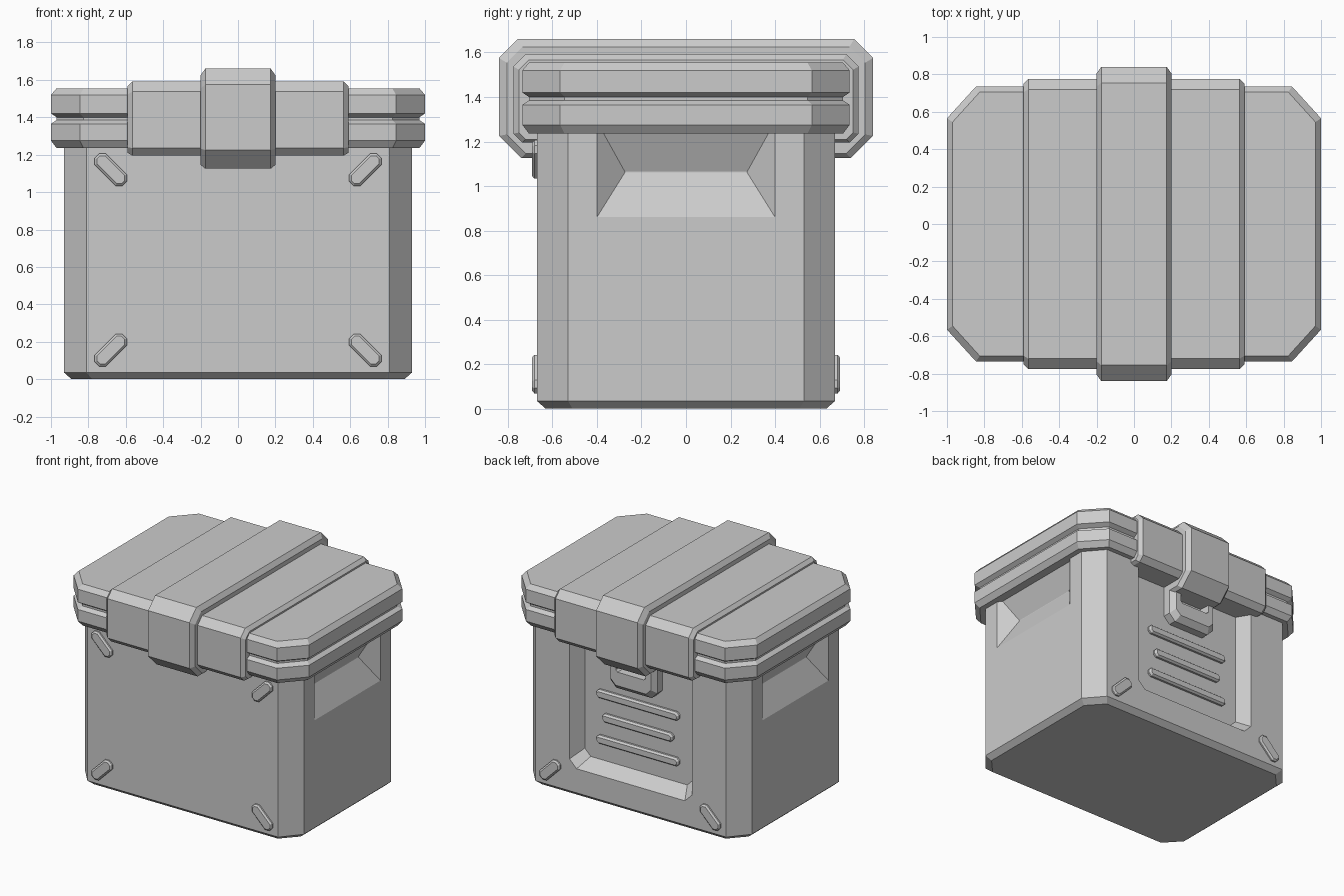
import bpy, bmesh
from math import radians
from mathutils import Matrix, Vector

old = bpy.data.objects.get("Cube")
if old:
    bpy.data.objects.remove(old, do_unlink=True)

GREY = (0.6, 0.6, 0.6, 1)
grey = bpy.data.materials.new("grey")
grey.use_nodes = True
grey.diffuse_color = GREY
grey.node_tree.nodes["Principled BSDF"].inputs["Base Color"].default_value = GREY


def loft(name, rings, matrix=Matrix()):
    """Skin a stack of equal-length rings and cap both ends."""
    bm = bmesh.new()
    loops = [[bm.verts.new(matrix @ Vector(p)) for p in ring] for ring in rings]
    n = len(loops[0])
    for a, b in zip(loops, loops[1:]):
        for i in range(n):
            j = (i + 1) % n
            bm.faces.new((a[i], a[j], b[j], b[i]))
    bm.faces.new(loops[0])
    bm.faces.new(loops[-1])
    bmesh.ops.recalc_face_normals(bm, faces=bm.faces)
    mesh = bpy.data.meshes.new(name)
    bm.to_mesh(mesh)
    bm.free()
    mesh.materials.append(grey)
    obj = bpy.data.objects.new(name, mesh)
    bpy.context.collection.objects.link(obj)
    return obj


def octagon(hx, hy, cx, cy, z):
    """Rectangle with cut corners, lying at height z."""
    ix, iy = hx - cx, hy - cy
    return [(hx, -iy, z), (hx, iy, z), (ix, hy, z), (-ix, hy, z),
            (-hx, iy, z), (-hx, -iy, z), (-ix, -hy, z), (ix, -hy, z)]


def upright(half, low, high, cut, y):
    """Upright panel outline with cut lower corners."""
    return [(-half, y, high), (-half, y, low + cut), (-half + cut, y, low),
            (half - cut, y, low), (half, y, low + cut), (half, y, high)]


def carve(target, cutter):
    mod = target.modifiers.new("carve", "BOOLEAN")
    mod.operation = "DIFFERENCE"
    mod.solver = "EXACT"
    mod.object = cutter
    cutter.hide_render = True
    bpy.context.view_layer.objects.active = target
    bpy.ops.object.modifier_apply(modifier=mod.name)
    bpy.data.objects.remove(cutter, do_unlink=True)


# Box body
body = loft("body", [octagon(0.89, 0.63, 0.11, 0.12, 0),
                     octagon(0.93, 0.67, 0.12, 0.14, 0.035),
                     octagon(0.93, 0.67, 0.12, 0.14, 1.3)])

# Sunken back panel
carve(body, loft("panel_cutter", [upright(0.46, 0.29, 1.25, 0.05, 0.57),
                                  upright(0.52, 0.22, 1.25, 0.06, 0.67),
                                  upright(0.52, 0.22, 1.25, 0.06, 0.8)]))

# Wedge-shaped hand grips in both sides
for side in (-1, 1):
    def grip(x, hy, low, high):
        return [(side * x, -hy, low), (side * x, hy, low),
                (side * x, hy, high), (side * x, -hy, high)]
    carve(body, loft("grip_cutter", [grip(0.83, 0.275, 1.06, 1.065),
                                     grip(0.93, 0.4, 0.86, 1.29),
                                     grip(1.0, 0.4, 0.86, 1.29)]))

# Lid with a groove around its edge
lid_profile = [(0.03, 1.235), (0, 1.275), (0, 1.365), (0.03, 1.385),
               (0.03, 1.4), (0, 1.42), (0, 1.52), (0.03, 1.555)]
loft("lid", [octagon(1 - d, 0.735 - d, 0.155 - d / 3, 0.17 - d / 3, z)
             for d, z in lid_profile])


# Raised straps over the lid
def strap(name, half, hy, low, high, cut_top, cut_low, inset):
    def ring(x, d):
        y, b, t, c = hy - d, low + d * 0.6, high - d, d * 0.4
        top, under = cut_top - c, cut_low - c
        right = [(x, y - under, b), (x, y, b + under),
                 (x, y, t - top), (x, y - top, t)]
        return right + [(x, -p[1], p[2]) for p in reversed(right)]
    edge = half - 0.025
    loft(name, [ring(-half, inset), ring(-edge, 0), ring(edge, 0), ring(half, inset)])


strap("wide_strap", 0.59, 0.775, 1.195, 1.592, 0.055, 0.04, 0.025)
strap("centre_strap", 0.2, 0.84, 1.125, 1.66, 0.085, 0.1, 0.035)


# Bevelled studs and ribs with clipped ends
def lozenge(name, length, width, height, place):
    def ring(d, z):
        a, b = length / 2 - d, width / 2 - d
        c = b * 0.6
        return octagon(a, b, c, c, z)
    return loft(name, [ring(0, -0.02), ring(0, height * 0.5), ring(0.012, height)], place)


def wall(x, y, z, facing, tilt=0):
    """Place local z along the wall normal (+1 back, -1 front)."""
    return (Matrix.Translation((x, y, z)) @ Matrix.Rotation(radians(-90 * facing), 4, "X")
            @ Matrix.Rotation(radians(tilt), 4, "Z"))


for side in (-1, 1):
    lozenge("front_upper_stud", 0.21, 0.085, 0.022, wall(side * 0.68, -0.67, 1.12, -1, side * 45))
    lozenge("front_lower_stud", 0.21, 0.085, 0.022, wall(side * 0.68, -0.67, 0.155, -1, side * -45))
    lozenge("back_lower_stud", 0.21, 0.085, 0.022, wall(side * 0.68, 0.67, 0.155, 1, side * 45))

# Ribs on the back panel
for z, length in ((0.8, 0.7), (0.625, 0.6), (0.45, 0.7)):
    lozenge("panel_rib", length, 0.065, 0.03, wall(0, 0.57, z, 1))

# Notched latch below the centre strap
latch = loft("latch", [upright(0.2, 0.91, 1.2, 0.05, 0.55),
                       upright(0.2, 0.91, 1.2, 0.05, 0.63),
                       upright(0.17, 0.95, 1.2, 0.04, 0.67)])
carve(latch, loft("latch_cutter", [upright(0.12, 1.06, 1.16, 0.015, 0.59),
                                   upright(0.13, 1.05, 1.16, 0.015, 0.72)]))
